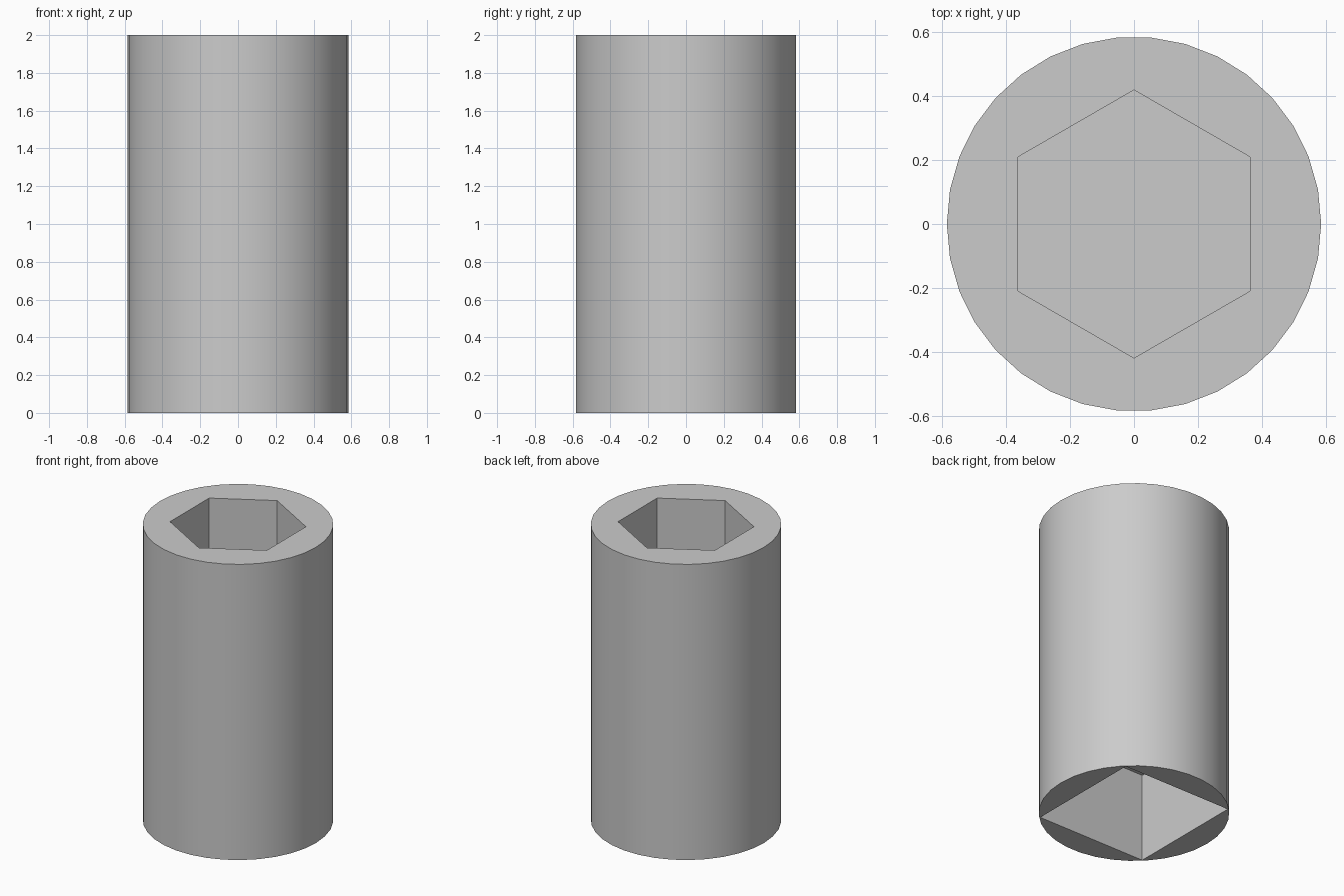
import bpy
import math

cube = bpy.data.objects.get("Cube")
if cube:
    bpy.data.objects.remove(cube, do_unlink=True)

# Plain grey metal
grey = bpy.data.materials.new("grey_metal")
grey.use_nodes = True
colour = (0.6, 0.6, 0.6, 1)
grey.diffuse_color = colour
grey.node_tree.nodes["Principled BSDF"].inputs["Base Color"].default_value = colour


def prism(name, sides, radius, bottom, top, turn):
    """Upright prism with its first corner at angle turn from +x."""
    bpy.ops.mesh.primitive_cylinder_add(
        vertices=sides, radius=radius, depth=top - bottom,
        location=(0, 0, (top + bottom) / 2),
        rotation=(0, 0, math.radians(turn - 90)))
    obj = bpy.context.object
    obj.name = name
    bpy.ops.object.transform_apply(location=True, rotation=True, scale=True)
    obj.data.materials.append(grey)
    return obj


# Cutters: hexagonal recess in the top, square drive hole in the bottom
hex_cutter = prism("hex_recess_cutter", 6, 0.418, 1.0, 2.2, 90)
square_cutter = prism("square_drive_cutter", 4, 0.577, -0.2, 0.6, 45)

# Round body
body = prism("socket_body", 34, 0.584, 0, 2, 0)
for cutter in (hex_cutter, square_cutter):
    cut = body.modifiers.new(cutter.name, 'BOOLEAN')
    cut.operation = 'DIFFERENCE'
    cut.solver = 'EXACT'
    cut.object = cutter
    bpy.ops.object.modifier_apply(modifier=cut.name)
for cutter in (hex_cutter, square_cutter):
    bpy.data.objects.remove(cutter, do_unlink=True)

# Smooth wall, crisp rims and recess corners
bpy.ops.object.shade_smooth_by_angle(angle=math.radians(30))
